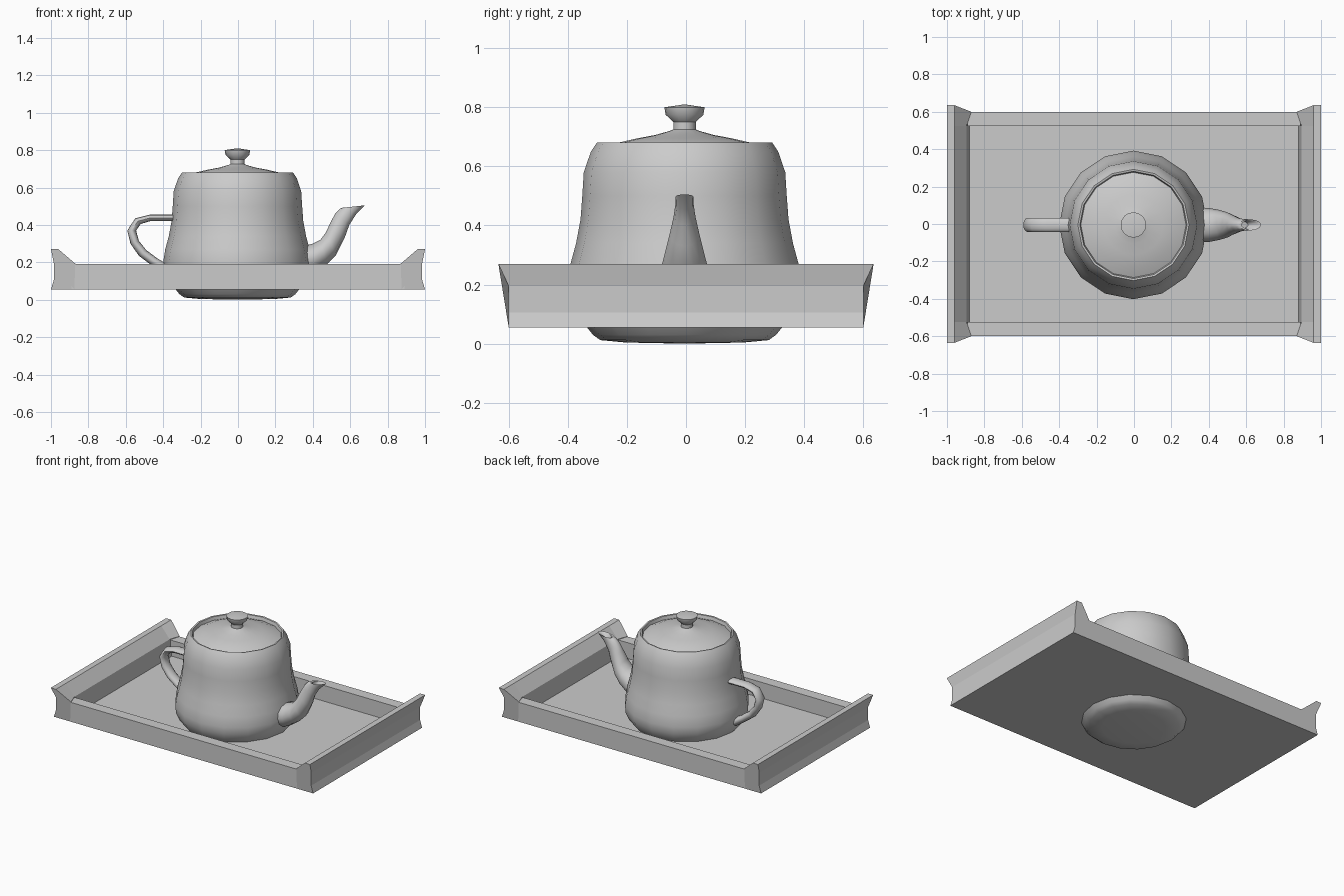
import bpy, bmesh, math
from mathutils import Vector

if "Cube" in bpy.data.objects:
    bpy.data.objects.remove(bpy.data.objects["Cube"], do_unlink=True)

GREY = (0.6, 0.6, 0.6, 1)
mat = bpy.data.materials.new("plain grey")
mat.use_nodes = True
mat.diffuse_color = GREY
mat.node_tree.nodes["Principled BSDF"].inputs["Base Color"].default_value = GREY

POT = Vector((-0.003, -0.005, 0))  # centre of the pot on the tray


def finish(name, bm, smooth=None):
    bmesh.ops.remove_doubles(bm, verts=bm.verts, dist=1e-5)
    bmesh.ops.recalc_face_normals(bm, faces=bm.faces)
    mesh = bpy.data.meshes.new(name)
    bm.to_mesh(mesh)
    bm.free()
    mesh.materials.append(mat)
    ob = bpy.data.objects.new(name, mesh)
    bpy.context.collection.objects.link(ob)
    if smooth:
        bpy.ops.object.select_all(action='DESELECT')
        ob.select_set(True)
        bpy.context.view_layer.objects.active = ob
        bpy.ops.object.shade_smooth_by_angle(angle=math.radians(smooth))
    return ob


def loft(name, rings, smooth=None, caps=True):
    """Skin a list of closed rings, each with the same number of points."""
    bm = bmesh.new()
    rows = [[bm.verts.new(p) for p in ring] for ring in rings]
    n = len(rows[0])
    for a, b in zip(rows, rows[1:]):
        for i in range(n):
            j = (i + 1) % n
            bm.faces.new((a[i], a[j], b[j], b[i]))
    if caps:
        bm.faces.new(rows[0])
        bm.faces.new(rows[-1])
    return finish(name, bm, smooth)


def lathe(name, profile, sides=16, smooth=40):
    rings = []
    for r, z in profile:
        turn = [2 * math.pi * i / sides for i in range(sides)]
        rings.append([POT + Vector((r * math.cos(t), r * math.sin(t), z)) for t in turn])
    return loft(name, rings, smooth, caps=False)


def tube(name, sections, sides=12, smooth=50):
    """Elliptical tube; each section is (edge x, z, opposite edge x, z, half width)."""
    rings = []
    for x0, z0, x1, z1, w in sections:
        a, b = Vector((x0, POT.y, z0)), Vector((x1, POT.y, z1))
        mid, half = (a + b) / 2, (b - a) / 2
        turn = [2 * math.pi * i / sides for i in range(sides)]
        rings.append([mid + half * math.cos(t) + Vector((0, w * math.sin(t), 0)) for t in turn])
    return loft(name, rings, smooth)


def box(name, x, y0, y1, z0, z1):
    return loft(name, [[(-x, y0, z), (x, y0, z), (x, y1, z), (-x, y1, z)] for z in (z0, z1)])


# Tray: floor, two long walls, two flared end walls
box("tray_floor", 0.95, -0.56, 0.56, 0.055, 0.08)
box("tray_front_wall", 0.89, -0.6, -0.525, 0.055, 0.19)
box("tray_back_wall", 0.89, 0.525, 0.6, 0.055, 0.19)


def end_ring(side, row):
    # Outer face, flared lip, then the sloped inner face
    outer = abs(row) == 2
    low, high = (0.6, 0.635) if outer else (0.525, 0.525)
    lip = 0.87 if outer else 0.895
    s = 1 if row > 0 else -1
    pts = [(1, low, 0.055), (0.985, low, 0.105), (0.985, low, 0.195), (1, high, 0.27),
           (0.96, high, 0.27), (lip, low, 0.193), (0.875, low, 0.055)]
    return [(side * x, s * y, z) for x, y, z in pts]


for side, label in ((1, "left"), (-1, "right")):
    loft("tray_end_wall_" + label, [end_ring(side, row) for row in (-2, -1, 1, 2)])

# Pot body with a turned-in rim
lathe("pot_body", [(0, 0), (0.2, 0.004), (0.285, 0.012), (0.31, 0.03), (0.33, 0.055),
                   (0.37, 0.1), (0.392, 0.15), (0.397, 0.2), (0.386, 0.27), (0.367, 0.34),
                   (0.352, 0.42), (0.346, 0.5), (0.341, 0.58), (0.317, 0.65), (0.297, 0.68),
                   (0.287, 0.678), (0.28, 0.65)])

# Lid with its knob
lathe("pot_lid", [(0.283, 0.655), (0.225, 0.68), (0.16, 0.695), (0.1, 0.706), (0.05, 0.72),
                  (0.038, 0.725), (0.038, 0.75), (0.064, 0.775), (0.068, 0.8), (0, 0.81)])

# Spout, ending in a short hollow mouth
tube("pot_spout", [(0.33, 0.12, 0.33, 0.28, 0.095), (0.41, 0.145, 0.4, 0.3, 0.09),
                   (0.475, 0.19, 0.44, 0.32, 0.08), (0.525, 0.24, 0.47, 0.36, 0.068),
                   (0.57, 0.33, 0.495, 0.415, 0.05), (0.595, 0.4, 0.52, 0.46, 0.037),
                   (0.63, 0.455, 0.545, 0.487, 0.031), (0.68, 0.505, 0.56, 0.492, 0.03),
                   (0.66, 0.498, 0.575, 0.49, 0.023), (0.61, 0.45, 0.555, 0.467, 0.018)])

# Handle
tube("pot_handle", [(x0, z0, x1, z1, 0.038) for x0, z0, x1, z1 in (
    (-0.3, 0.455, -0.3, 0.42), (-0.47, 0.455, -0.47, 0.42), (-0.55, 0.435, -0.52, 0.405),
    (-0.592, 0.37, -0.545, 0.37), (-0.575, 0.3, -0.53, 0.315), (-0.53, 0.235, -0.49, 0.265),
    (-0.47, 0.19, -0.43, 0.22), (-0.4, 0.14, -0.37, 0.185), (-0.33, 0.125, -0.33, 0.17))])
